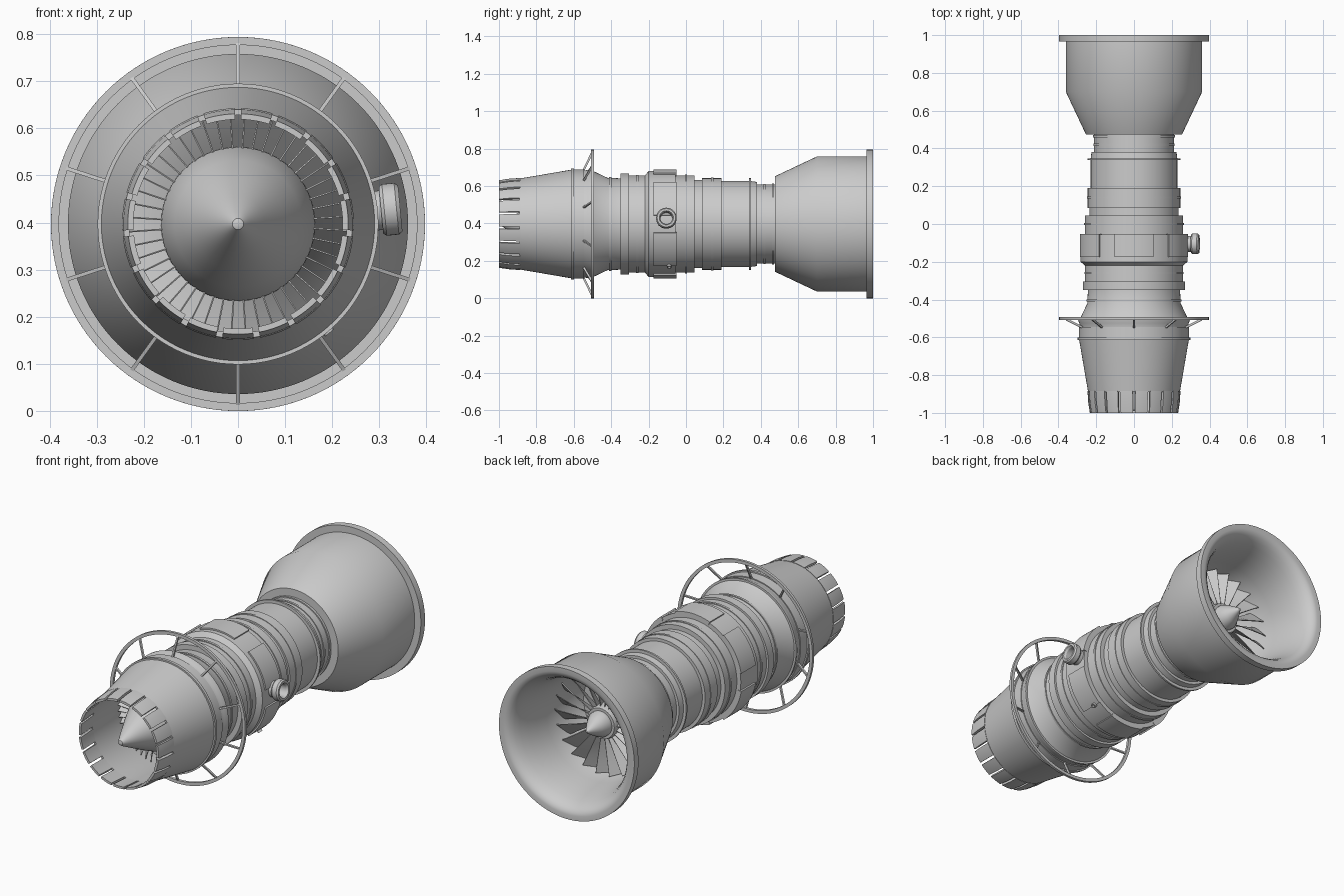
import bpy, bmesh
from math import sin, cos, pi, radians
from mathutils import Matrix, Vector

if "Cube" in bpy.data.objects:
    bpy.data.objects.remove(bpy.data.objects["Cube"])

ZC = 0.397  # height of the engine axis


def finish(name, bm, angle=28):
    bmesh.ops.remove_doubles(bm, verts=bm.verts, dist=1e-5)
    bmesh.ops.recalc_face_normals(bm, faces=bm.faces)
    me = bpy.data.meshes.new(name)
    bm.to_mesh(me)
    bm.free()
    ob = bpy.data.objects.new(name, me)
    bpy.context.collection.objects.link(ob)
    bpy.ops.object.select_all(action='DESELECT')
    ob.select_set(True)
    bpy.context.view_layer.objects.active = ob
    bpy.ops.object.shade_smooth_by_angle(angle=radians(angle))
    return ob


def sweep(bm, pts, a0=0.0, a1=2 * pi, n=96):
    """Revolve a closed (y, r) profile about the engine axis; angles start at the top."""
    full = abs(a1 - a0 - 2 * pi) < 1e-6
    rows = []
    for i in range(n if full else n + 1):
        a = a0 + (a1 - a0) * i / n
        rows.append([bm.verts.new((r * sin(a), y, ZC + r * cos(a))) for y, r in pts])
    m = len(pts)
    for i in range(n):
        p, q = rows[i], rows[(i + 1) % len(rows)]
        for j in range(m):
            k = (j + 1) % m
            if pts[j][1] == 0 and pts[k][1] == 0:
                continue
            bm.faces.new((p[j], p[k], q[k], q[j]))
    if not full:
        bm.faces.new(rows[0])
        bm.faces.new(rows[-1])


def lathe(name, pts, n=96):
    bm = bmesh.new()
    sweep(bm, pts, n=n)
    return finish(name, bm)


def box_between(bm, lo, hi):
    """Hexahedron from two 4-point rings."""
    a = [bm.verts.new(v) for v in lo]
    b = [bm.verts.new(v) for v in hi]
    bm.faces.new(a)
    bm.faces.new(b)
    for i in range(4):
        j = (i + 1) % 4
        bm.faces.new((a[i], a[j], b[j], b[i]))


def blades(name, count, y, root, tip, thick):
    """Twisted blades; root and tip are (radius, chord, pitch in degrees)."""
    bm = bmesh.new()
    for i in range(count):
        rot = Matrix.Rotation(2 * pi * i / count, 3, 'Y')
        rings = []
        for t in range(5):
            r, c, p = [u + (v - u) * t / 4 for u, v in zip(root, tip)]
            p = radians(p)
            ax = Vector((sin(p), cos(p), 0)) * c / 2
            nn = Vector((cos(p), -sin(p), 0)) * thick / 2
            ctr = Vector((0, 0, r))
            rings.append([rot @ (ctr + o) + Vector((0, y, ZC))
                          for o in (ax + nn, ax - nn, -ax - nn, -ax + nn)])
        for lo, hi in zip(rings, rings[1:]):
            vs = [bm.verts.new(v) for v in lo + hi]
            for k in range(4):
                m = (k + 1) % 4
                bm.faces.new((vs[k], vs[m], vs[4 + m], vs[4 + k]))
        bm.faces.new([bm.verts.new(v) for v in rings[-1]])
    return finish(name, bm)


# stepped engine casing, (y, r) from the exhaust side to the intake side
lathe("engine_casing", [
    (-0.58, 0), (-0.58, 0.27), (-0.5, 0.285), (-0.42, 0.247), (-0.35, 0.244),
    (-0.35, 0.27), (-0.305, 0.27), (-0.305, 0.259), (-0.22, 0.259),
    (-0.2, 0.283), (-0.055, 0.283), (-0.055, 0.26), (0.045, 0.26),
    (0.045, 0.236), (0.085, 0.236), (0.085, 0.245), (0.19, 0.245),
    (0.19, 0.229), (0.338, 0.229), (0.338, 0.245), (0.348, 0.245),
    (0.348, 0.229), (0.38, 0.225), (0.38, 0.211), (0.5, 0.211), (0.5, 0)])

# thin clamp bands around the casing
for i, (y, r) in enumerate([(-0.405, 0.251), (-0.26, 0.263), (0.0, 0.264),
                            (0.14, 0.248), (0.42, 0.215), (0.465, 0.217)]):
    lathe(f"clamp_band_{i + 1}", [(y - .006, r), (y + .006, r), (y + .006, r - .02), (y - .006, r - .02)])

# raised pads on the combustor section
bm = bmesh.new()
for k in range(6):
    a = k * pi / 3
    sweep(bm, [(-0.175, 0.27), (-0.175, 0.291), (-0.052, 0.291), (-0.052, 0.27)], a - 0.36, a + 0.36, 16)
finish("combustor_pads", bm)

# exhaust nozzle shell with its rim bands
lathe("nozzle_shell", [
    (-0.89, 0.243), (-0.615, 0.290), (-0.615, 0.298), (-0.60, 0.298),
    (-0.60, 0.291), (-0.545, 0.291), (-0.545, 0.286), (-0.525, 0.289),
    (-0.51, 0.296), (-0.50, 0.296), (-0.50, 0.26), (-0.60, 0.245), (-0.89, 0.231)])

# nozzle petals separated by slots
bm = bmesh.new()
N = 19
for k in range(N):
    a = 2 * pi * k / N
    sweep(bm, [(-1, 0.222), (-1, 0.234), (-0.94, 0.243), (-0.885, 0.246), (-0.885, 0.231)],
          a + 0.027, a + 2 * pi / N - 0.027, 6)
finish("nozzle_petals", bm)

# exhaust cone and turbine
lathe("exhaust_cone", [(-0.99, 0), (-0.985, 0.012), (-0.965, 0.025), (-0.9, 0.058),
                       (-0.82, 0.098), (-0.74, 0.135), (-0.66, 0.163), (-0.57, 0.165), (-0.57, 0)])
blades("turbine_vanes", 48, -0.64, (0.155, 0.055, 25), (0.238, 0.06, 35), 0.003)

# outer support hoop and ten sloping spokes
lathe("support_hoop", [(-0.507, 0.397), (-0.493, 0.397), (-0.493, 0.38), (-0.507, 0.38)])
bm = bmesh.new()
for k in range(10):
    rot = Matrix.Rotation(2 * pi * k / 10, 3, 'Y')
    ends = []
    for y, r in [(-0.548, 0.286), (-0.5, 0.386)]:
        ends.append([rot @ Vector((sx * 0.004, y + sy * 0.006, r)) + Vector((0, 0, ZC))
                     for sx, sy in ((-1, -1), (1, -1), (1, 1), (-1, 1))])
    box_between(bm, *ends)
finish("hoop_spokes", bm)

# intake bellmouth with rounded lip
lathe("intake_bell", [
    (0.475, 0.2), (0.475, 0.255), (0.70, 0.361), (0.965, 0.361), (0.965, 0.397),
    (1.0, 0.397), (1.0, 0.372), (0.996, 0.358), (0.985, 0.344), (0.965, 0.330),
    (0.935, 0.318), (0.89, 0.306), (0.83, 0.296), (0.76, 0.288), (0.66, 0.28), (0.56, 0.245)], 128)

# intake fan, hub and spinner
blades("intake_fan", 22, 0.67, (0.075, 0.06, -22), (0.276, 0.10, -48), 0.004)
lathe("fan_hub", [(0.49, 0), (0.49, 0.085), (0.70, 0.085), (0.715, 0.08), (0.715, 0.066),
                  (0.73, 0.066), (0.77, 0.045), (0.82, 0.014), (0.832, 0.006), (0.835, 0)], 48)
lathe("fan_backplate", [(0.48, 0), (0.48, 0.24), (0.53, 0.24), (0.53, 0)])


# side port and small drain boss: hollow tubes standing out from the casing
def tube(name, y, deg, prof):
    bm = bmesh.new()
    n = 40
    ca, sa = cos(radians(deg)), sin(radians(deg))
    rows = [[bm.verts.new((d * ca - r * sin(t) * sa, y + r * cos(t), ZC + d * sa + r * sin(t) * ca))
             for d, r in prof] for t in (2 * pi * i / n for i in range(n))]
    for i in range(n):
        p, q = rows[i], rows[(i + 1) % n]
        for j in range(len(prof) - 1):
            bm.faces.new((p[j], p[j + 1], q[j + 1], q[j]))
    bm.faces.new([row[-1] for row in rows])
    finish(name, bm)


tube("side_port", -0.105, 5.5, [(0.25, 0.042), (0.305, 0.042), (0.305, 0.05), (0.312, 0.055),
                                (0.338, 0.055), (0.346, 0.049), (0.346, 0.038), (0.335, 0.032), (0.275, 0.032)])
tube("drain_boss", -0.09, -50, [(0.27, 0.012), (0.302, 0.012), (0.302, 0.007), (0.285, 0.007)])
